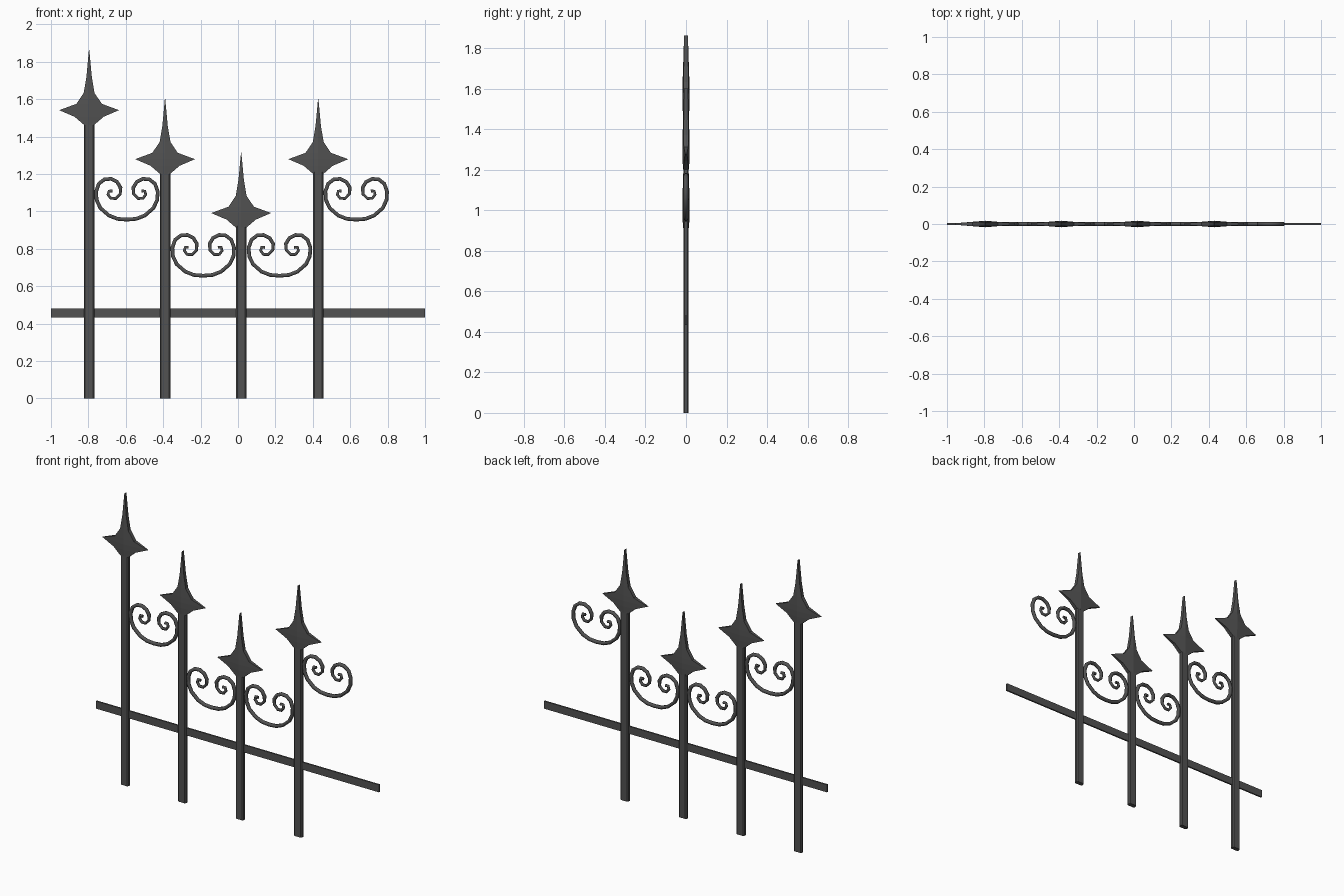
import bpy, bmesh

if "Cube" in bpy.data.objects:
    bpy.data.objects.remove(bpy.data.objects["Cube"])

iron = bpy.data.materials.new("dark iron grey")
iron.diffuse_color = (0.085, 0.085, 0.085, 1)
iron.use_nodes = True
iron.node_tree.nodes["Principled BSDF"].inputs["Base Color"].default_value = iron.diffuse_color


def finish(name, bm):
    bmesh.ops.recalc_face_normals(bm, faces=bm.faces)
    me = bpy.data.meshes.new(name)
    bm.to_mesh(me)
    bm.free()
    me.materials.append(iron)
    ob = bpy.data.objects.new(name, me)
    bpy.context.collection.objects.link(ob)
    return ob


def post(name, x, top):
    # Flat bar with chamfered vertical corners
    w, d, c = 0.028, 0.0135, 0.007
    ring = [(w, -d + c), (w, d - c), (w - c, d), (c - w, d),
            (-w, d - c), (-w, c - d), (c - w, -d), (w - c, -d)]
    bm = bmesh.new()
    f = bm.faces.new([bm.verts.new((x + a, b, 0)) for a, b in ring])
    r = bmesh.ops.extrude_face_region(bm, geom=[f])
    for v in r["geom"]:
        if isinstance(v, bmesh.types.BMVert):
            v.co.z = top + 0.01
    finish(name, bm)


def spear(name, x, base):
    # Rows of: height, half width, edge half depth, ridge half depth
    rows = [(0, .028, .012, .0145), (.043, .078, .010, .017),
            (.078, .160, .004, .0175), (.112, .068, .011, .0175),
            (.170, .029, .012, .017), (.255, .0145, .011, .014),
            (.401, .001, .009, .0095)]
    bm = bmesh.new()
    rings = []
    for z, w, e, r in rows:
        pts = [(-w, -e), (0, -r), (w, -e), (w, e), (0, r), (-w, e)]
        rings.append([bm.verts.new((x + a, b, base + z)) for a, b in pts])
    for lo, hi in zip(rings, rings[1:]):
        for i in range(6):
            j = (i + 1) % 6
            bm.faces.new((lo[i], lo[j], hi[j], hi[i]))
    bm.faces.new(rings[0])
    bm.faces.new(rings[-1])
    finish(name, bm)


# Half of the scroll path, from bottom centre to the spiral eye
HALF = [(-.05, .004), (-.096, .022), (-.142, .062), (-.162, .105),
        (-.165, .150), (-.150, .192), (-.120, .215), (-.085, .218),
        (-.053, .202), (-.034, .171), (-.036, .137), (-.060, .113),
        (-.086, .114), (-.101, .134), (-.096, .153), (-.078, .152)]


def scroll(name, x, z):
    path = HALF[::-1] + [(0, 0)] + [(-a, b) for a, b in HALF]
    cu = bpy.data.curves.new(name, "CURVE")
    cu.dimensions = "3D"
    cu.bevel_depth = 0.0115
    cu.bevel_resolution = 1
    cu.use_fill_caps = True
    sp = cu.splines.new("POLY")
    sp.points.add(len(path) - 1)
    for p, (a, b) in zip(sp.points, path):
        p.co = (x + a, 0, z + b, 1)
        p.radius = 0.8 if abs(abs(a) - .075) < .045 and .1 < b < .16 else 1
    cu.materials.append(iron)
    bpy.context.collection.objects.link(bpy.data.objects.new(name, cu))


# Pickets with spear heads
for i, (x, top) in enumerate([(-.796, 1.463), (-.390, 1.201),
                              (.017, .913), (.429, 1.201)], 1):
    post(f"post_{i}", x, top)
    spear(f"spear_head_{i}", x, top)

# Scroll ornaments between pickets
for i, (x, z) in enumerate([(-.594, .956), (-.186, .656),
                            (.222, .656), (.632, .956)], 1):
    scroll(f"scroll_{i}", x, z)

# Thin horizontal rail
bm = bmesh.new()
bmesh.ops.create_cube(bm, size=1)
for v in bm.verts:
    v.co = (v.co.x * 2, v.co.y * 0.010, v.co.z * 0.048 + 0.457)
finish("rail", bm)
